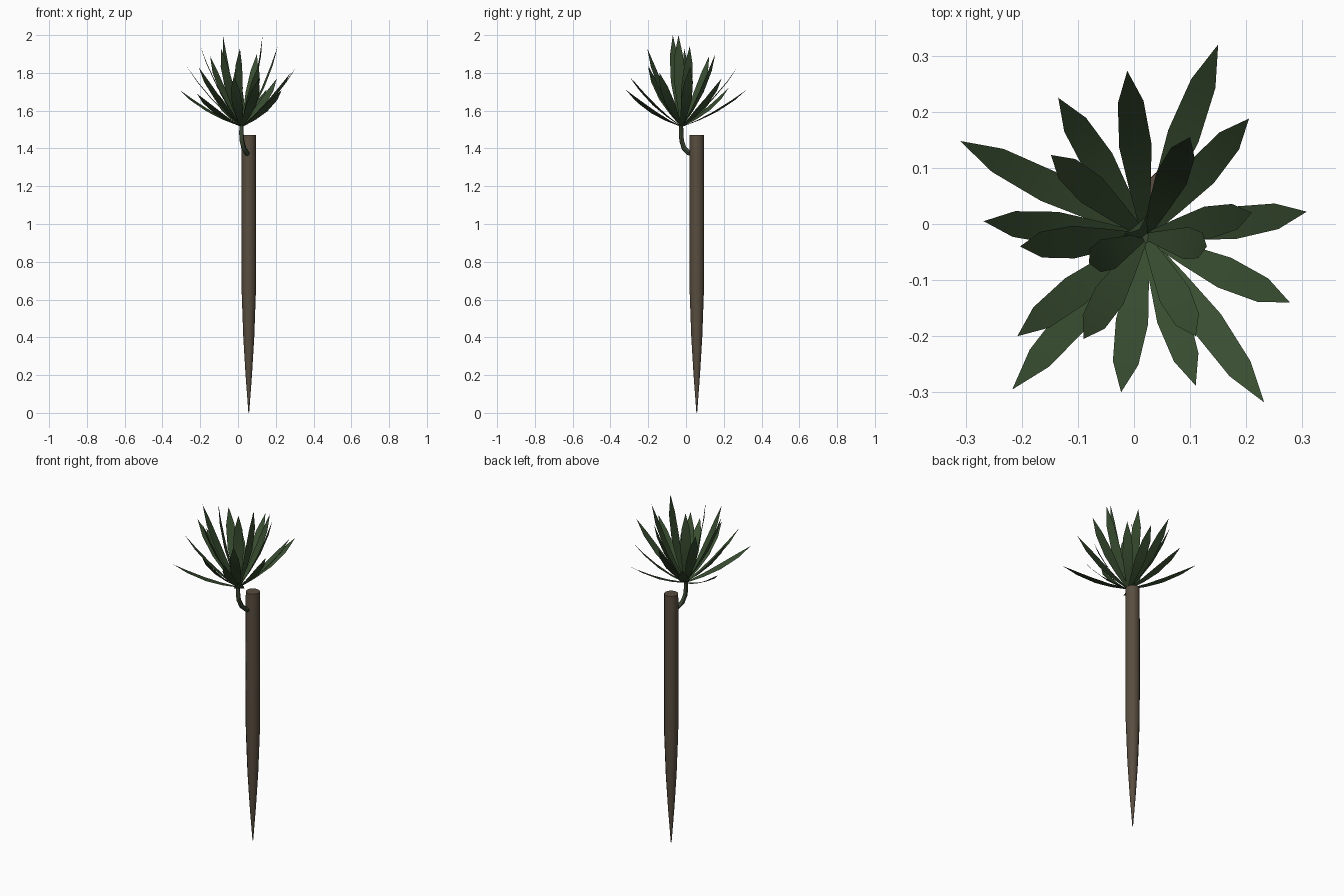
import bpy, bmesh, math
from mathutils import Vector

if "Cube" in bpy.data.objects:
    bpy.data.objects.remove(bpy.data.objects["Cube"])


def material(name, rgb):
    m = bpy.data.materials.new(name)
    m.diffuse_color = (*rgb, 1)
    m.use_nodes = True
    m.node_tree.nodes["Principled BSDF"].inputs["Base Color"].default_value = m.diffuse_color
    return m


BARK = material("bark", (0.10, 0.075, 0.05))
STEM = material("stem_green", (0.045, 0.065, 0.035))
LEAF = material("leaf_green", (0.04, 0.075, 0.03))


def finish(name, bm, mat):
    me = bpy.data.meshes.new(name)
    bm.normal_update()
    bm.to_mesh(me)
    bm.free()
    me.materials.append(mat)
    ob = bpy.data.objects.new(name, me)
    bpy.context.collection.objects.link(ob)
    bpy.context.view_layer.objects.active = ob
    ob.select_set(True)
    bpy.ops.object.shade_smooth_by_angle(angle=math.radians(45))
    ob.select_set(False)
    return ob


def tube(name, path, mat, sides):
    """Skin rings around a path of (x, y, z, radius)."""
    bm = bmesh.new()
    pts = [Vector(p[:3]) for p in path]
    rings = []
    for i, p in enumerate(pts):
        t = (pts[min(i + 1, len(pts) - 1)] - pts[max(i - 1, 0)]).normalized()
        u = Vector((1, 0, 0))
        u = (u - t * u.dot(t)).normalized()
        v = t.cross(u)
        rings.append([bm.verts.new(p + path[i][3] * (u * math.cos(a) + v * math.sin(a)))
                      for a in (2 * math.pi * k / sides for k in range(sides))])
    for a, b in zip(rings, rings[1:]):
        for k in range(sides):
            n = (k + 1) % sides
            bm.faces.new((a[k], a[n], b[n], b[k]))
    bm.faces.new(rings[0][::-1])
    bm.faces.new(rings[-1])
    return finish(name, bm, mat)


# Trunk: stake tapering to a point at the ground, flat cut top
profile = [(0, 0.002), (0.2, 0.017), (0.4, 0.029), (0.65, 0.038), (1.0, 0.039), (1.47, 0.038)]
tube("trunk", [(0.057, 0.057, z, r) for z, r in profile], BARK, 12)

# Side shoot: leaves the trunk and bends upward to the crown
tube("side_shoot", [(0.055, 0.045, 1.365, 0.013), (0.045, 0.012, 1.378, 0.013),
                    (0.031, -0.01, 1.40, 0.013), (0.021, -0.023, 1.44, 0.012),
                    (0.018, -0.026, 1.48, 0.012), (0.018, -0.025, 1.53, 0.010)], STEM, 8)

# Leaf tips of the crown
TIPS = [(-0.31, 0.148, 1.71), (-0.135, 0.225, 1.72), (-0.012, 0.273, 1.83),
        (0.15, 0.32, 1.71), (0.205, 0.188, 1.77), (0.308, 0.022, 1.83),
        (0.278, -0.14, 1.80), (0.232, -0.318, 1.71), (0.11, -0.288, 1.77),
        (-0.023, -0.30, 1.78), (-0.217, -0.295, 1.69), (-0.208, -0.20, 1.83),
        (-0.268, 0.005, 1.83), (-0.148, 0.123, 1.89), (-0.203, -0.04, 1.95),
        (-0.09, -0.205, 1.93), (0.11, -0.20, 1.84), (0.13, -0.04, 2.0),
        (0.21, 0.02, 1.94), (-0.08, -0.07, 2.0), (0.10, 0.155, 1.90),
        (0.01, -0.01, 1.93)]
# (fraction along the blade, half width)
BLADE = [(0, 0.006), (0.25, 0.019), (0.5, 0.029), (0.78, 0.023)]

# Leaves: flat pointed blades curving gently upward
base = Vector((0.02, -0.022, 1.515))
bm = bmesh.new()
for tip in TIPS:
    tip = Vector(tip)
    d = tip - base
    side = d.cross(Vector((0, 0, 1))).normalized()
    up = side.cross(d).normalized()
    prev = None
    for t, w in BLADE:
        c = base + d * t - up * (0.075 * t * (1 - t))
        row = [bm.verts.new(c - side * w), bm.verts.new(c + side * w)]
        if prev:
            bm.faces.new((prev[0], prev[1], row[1], row[0]))
        prev = row
    bm.faces.new((prev[0], prev[1], bm.verts.new(tip)))
finish("leaves", bm, LEAF)
